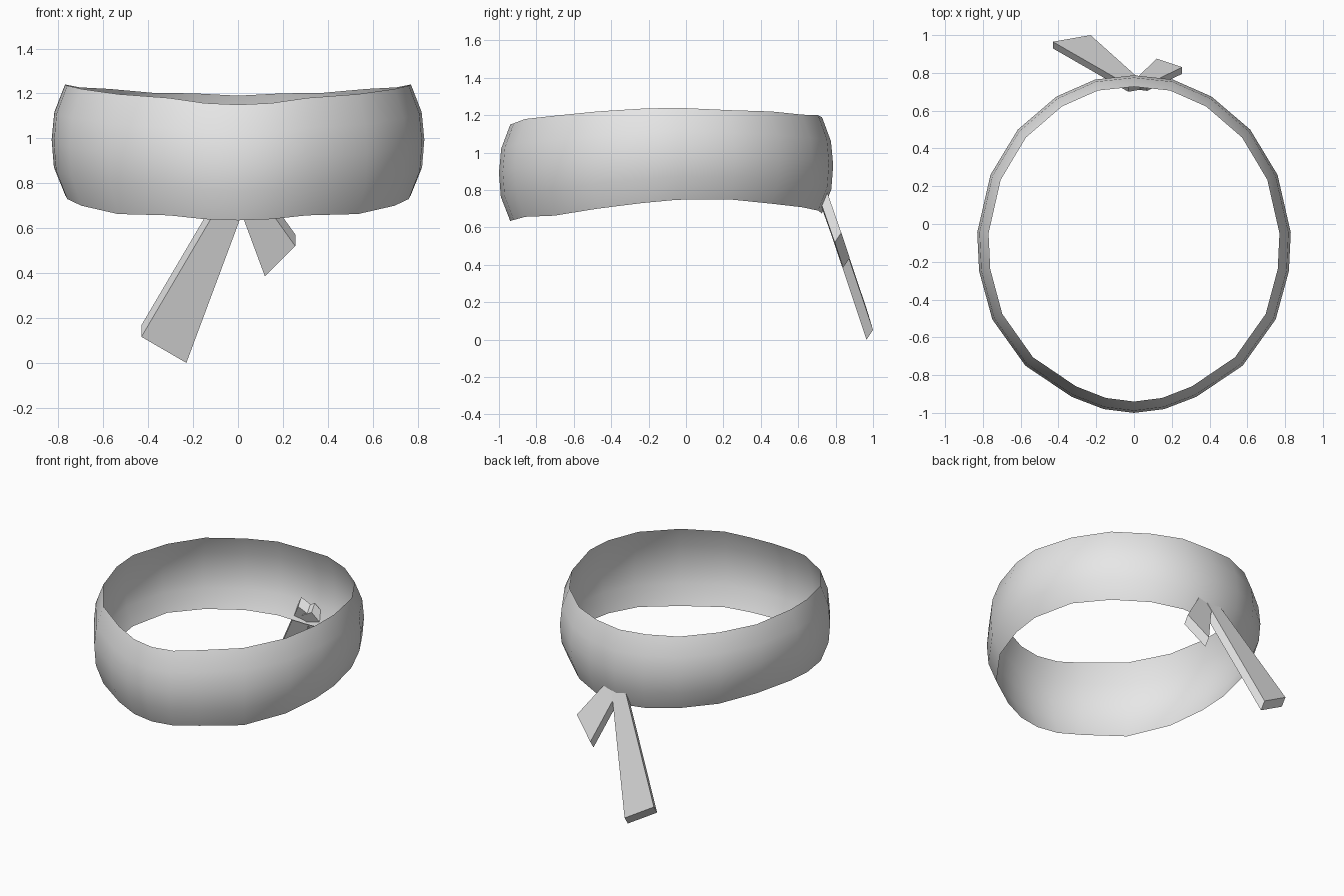
import bpy, bmesh
from mathutils import Vector

if "Cube" in bpy.data.objects:
    bpy.data.objects.remove(bpy.data.objects["Cube"])

cloth = bpy.data.materials.new("pale grey cloth")
cloth.diffuse_color = (0.8, 0.8, 0.8, 1)
cloth.use_nodes = True
cloth.node_tree.nodes["Principled BSDF"].inputs["Base Color"].default_value = cloth.diffuse_color


def make_object(name, bm):
    mesh = bpy.data.meshes.new(name)
    bm.to_mesh(mesh)
    bm.free()
    mesh.materials.append(cloth)
    ob = bpy.data.objects.new(name, mesh)
    bpy.context.collection.objects.link(ob)
    return ob


# Half outline of the band, front to back: x, y, top z, bottom z
half = [(0, -1.0, 1.15, .635), (.16, -.98, 1.157, .64), (.33, -.915, 1.18, .657),
        (.575, -.75, 1.197, .663), (.75, -.505, 1.22, .70), (.82, -.25, 1.235, .73),
        (.83, -.045, 1.24, .748), (.76, .26, 1.227, .75), (.615, .50, 1.22, .727),
        (.41, .675, 1.203, .708), (.205, .765, 1.20, .69), (0, .787, 1.19, .675)]
stations = half + [(-x, y, t, b) for x, y, t, b in half[-2:0:-1]]

# Bulged cross-section: height fraction and inward offset
profile = [(0, .06), (.25, .01), (.5, 0), (.75, .012), (1, .06)]

# Band: single-layer cloth ring
bm = bmesh.new()
rings = []
for f, inset in profile:
    ring = []
    for x, y, top, bottom in stations:
        p = Vector((x, y + .1))
        p *= 1 - inset / p.length
        ring.append(bm.verts.new((p.x, p.y - .1, bottom + f * (top - bottom))))
    rings.append(ring)
n = len(stations)
for lo, hi in zip(rings, rings[1:]):
    for i in range(n):
        j = (i + 1) % n
        bm.faces.new((lo[i], lo[j], hi[j], hi[i])).smooth = True
make_object("band", bm)


# Knot tails: tapered strips, front face extruded backwards
def tail(name, corners):
    bm = bmesh.new()
    face = bm.faces.new([bm.verts.new(c) for c in corners])
    ext = bmesh.ops.extrude_face_region(bm, geom=[face], use_keep_orig=True)
    moved = [g for g in ext["geom"] if isinstance(g, bmesh.types.BMVert)]
    bmesh.ops.translate(bm, verts=moved, vec=(0, .035, .052))
    bmesh.ops.recalc_face_normals(bm, faces=bm.faces)
    make_object(name, bm)


tail("long_tail", [(-.03, .70, .80), (.05, .714, .754),
                   (-.23, .965, .004), (-.43, .93, .12)])
tail("short_tail", [(-.01, .715, .735), (.07, .705, .78),
                    (.255, .795, .52), (.12, .84, .385)])
for ob in bpy.context.collection.objects:
    v = ob.data.vertices
    if ob.name.endswith("tail"):
        lowest = min(p.co.z for p in v)
        if ob.name == "long_tail":
            for p in v:
                p.co.z -= lowest  # rest the tip on the ground
